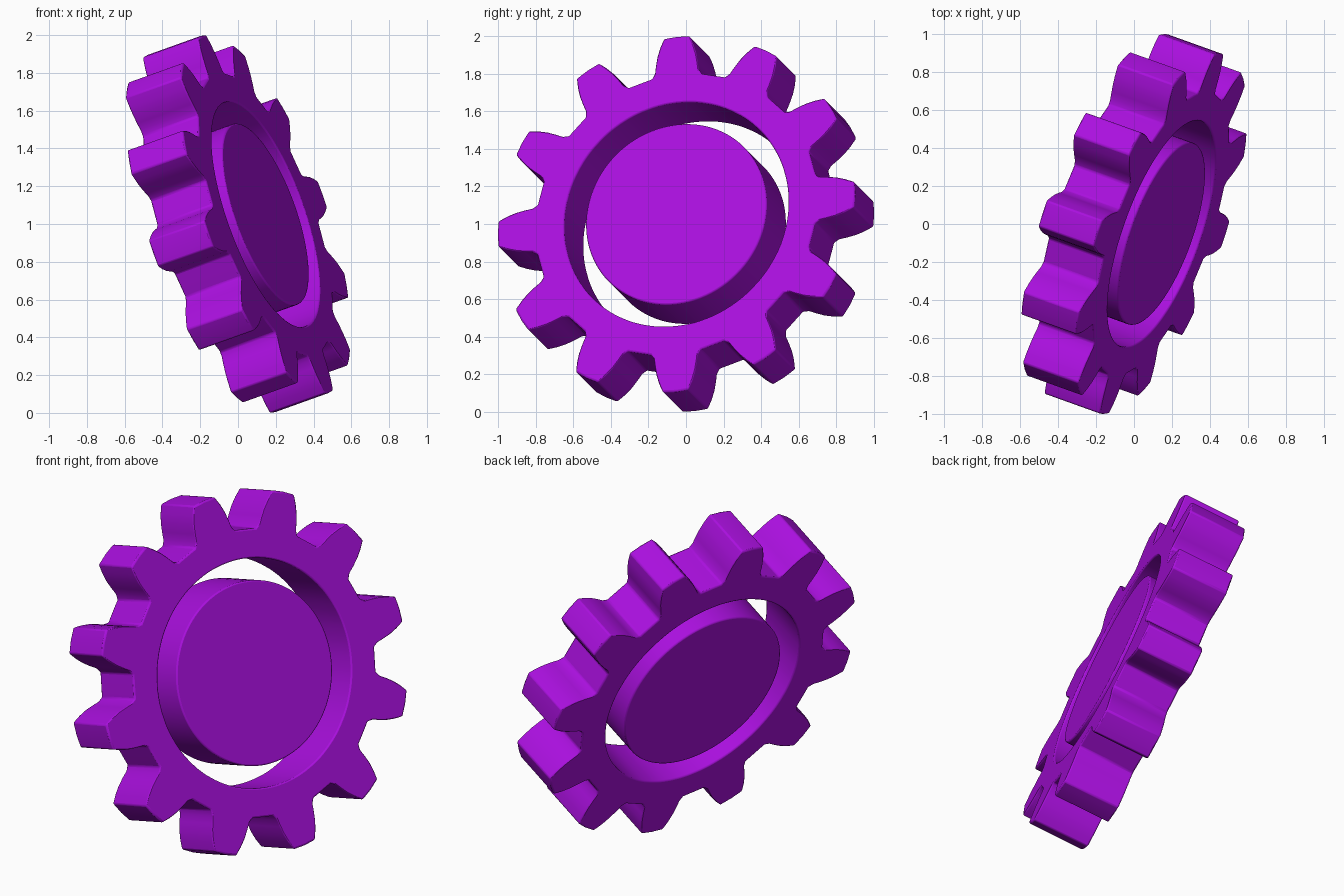
import bpy, bmesh, math
from mathutils import Matrix, Vector

if "Cube" in bpy.data.objects:
    bpy.data.objects.remove(bpy.data.objects["Cube"])

# Tilted frame shared by both parts: u and v lie in the gear plane, n is the axle
n = Vector((0.892, -0.32, 0.32)).normalized()
u = Vector((0, 1, 1)).normalized()
v = u.cross(n)
v = v if v.x > 0 else -v
w = u.cross(v)
frame = Matrix((u, v, w)).transposed().to_4x4()
frame.translation = (0, 0, 1)

THICK = 0.33
TEETH = 12
PHASE = 11.9

purple = bpy.data.materials.new("purple")
purple.diffuse_color = (0.40, 0.005, 0.73, 1)
purple.use_nodes = True
purple.node_tree.nodes["Principled BSDF"].inputs["Base Color"].default_value = purple.diffuse_color


def polar(deg, r, z):
    a = math.radians(deg)
    return (r * math.cos(a), r * math.sin(a), z)


def finish(bm, name):
    bmesh.ops.recalc_face_normals(bm, faces=bm.faces)
    mesh = bpy.data.meshes.new(name)
    bm.to_mesh(mesh)
    bm.free()
    ob = bpy.data.objects.new(name, mesh)
    bpy.context.collection.objects.link(ob)
    mesh.materials.append(purple)
    ob.matrix_world = frame
    bev = ob.modifiers.new("soft edges", 'BEVEL')
    bev.width = 0.008
    bev.segments = 2
    bev.limit_method = 'ANGLE'
    bev.angle_limit = math.radians(40)
    bpy.ops.object.select_all(action='DESELECT')
    ob.select_set(True)
    bpy.context.view_layer.objects.active = ob
    bpy.ops.object.shade_smooth_by_angle(angle=math.radians(35))
    return ob


# Toothed ring: half a tooth as (angle from tooth centre, radius), mirrored
half = [(0, 1.004), (4.1, 1.002), (5.6, 0.955), (6.8, 0.91), (7.8, 0.86),
        (8.5, 0.82), (10, 0.792), (12.5, 0.79)]
tooth = [(-a, r) for a, r in reversed(half[1:])] + half
outline = [(PHASE + 360 / TEETH * k + a, r) for k in range(TEETH) for a, r in tooth]

bm = bmesh.new()
loops = []
for z, inner in ((-THICK / 2, False), (THICK / 2, False), (THICK / 2, True), (-THICK / 2, True)):
    loops.append([bm.verts.new(polar(a, 0.63 if inner else r, z)) for a, r in outline])
count = len(outline)
for j in range(4):
    A, B = loops[j], loops[(j + 1) % 4]
    for i in range(count):
        k = (i + 1) % count
        bm.faces.new((A[i], A[k], B[k], B[i]))
finish(bm, "gear_ring")

# Loose centre disc
bm = bmesh.new()
bmesh.ops.create_cone(bm, cap_ends=True, segments=96, radius1=0.508,
                      radius2=0.508, depth=THICK)
finish(bm, "centre_disc")
